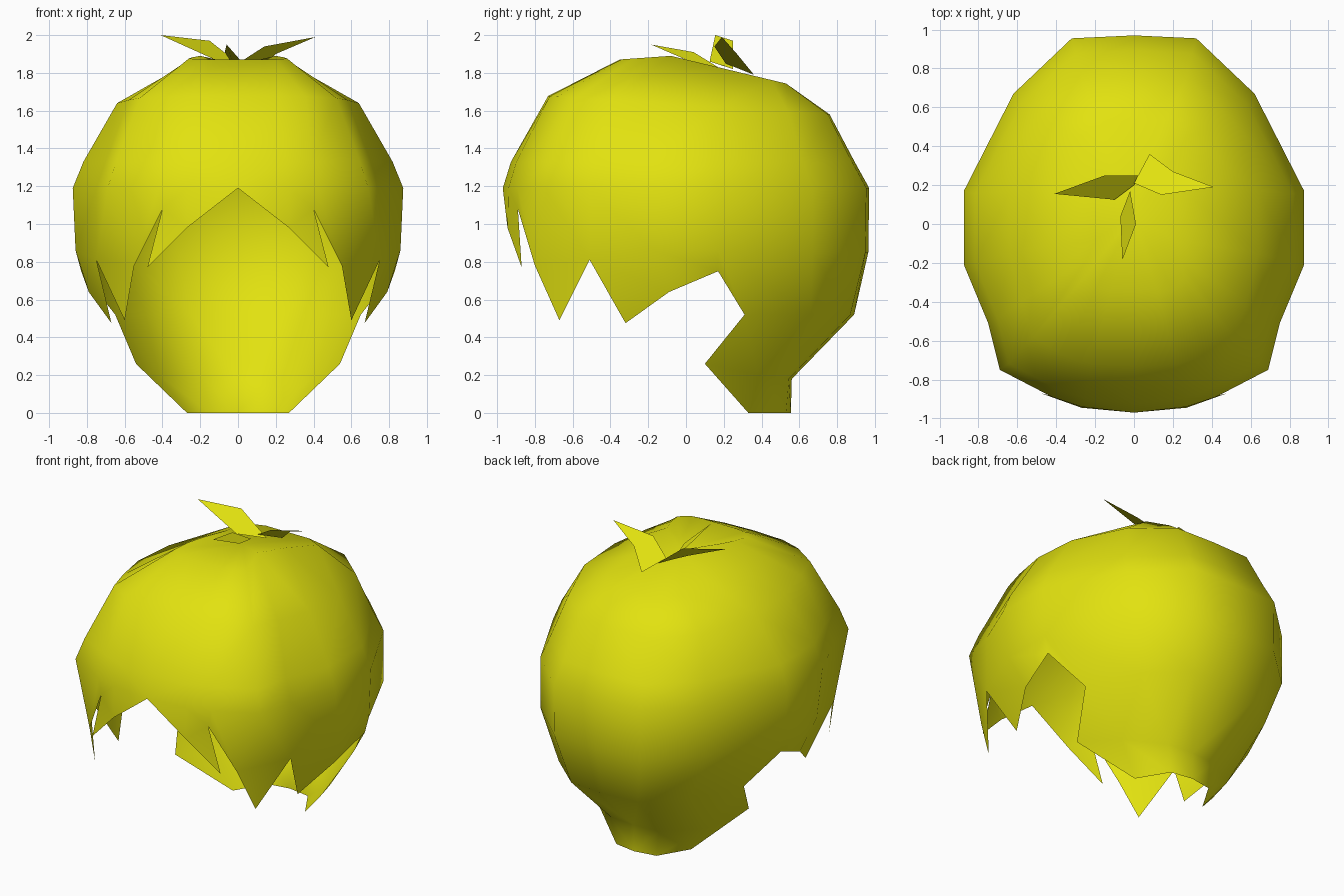
import bpy, bmesh
from mathutils import Vector

if "Cube" in bpy.data.objects:
    bpy.data.objects.remove(bpy.data.objects["Cube"])

yellow = bpy.data.materials.new("hair yellow")
yellow.diffuse_color = (0.76, 0.76, 0.005, 1)
yellow.use_nodes = True
yellow.node_tree.nodes["Principled BSDF"].inputs["Base Color"].default_value = yellow.diffuse_color


def make_object(name, bm, smooth):
    mesh = bpy.data.meshes.new(name)
    bmesh.ops.recalc_face_normals(bm, faces=bm.faces)
    for f in bm.faces:
        f.smooth = smooth
    bm.to_mesh(mesh)
    bm.free()
    mesh.materials.append(yellow)
    obj = bpy.data.objects.new(name, mesh)
    bpy.context.collection.objects.link(obj)
    return obj


# Half outlines from the front centre round the side to the back centre
equator = [(0, -.97), (.27, -.94), (.42, -.89), (.69, -.75), (.75, -.51),
           (.875, -.21), (.875, .17), (.62, .67), (.32, .955), (0, .97)]
shoulder = [(0, -.73), (.22, -.72), (.36, -.68), (.52, -.58), (.58, -.4),
            (.64, -.15), (.64, .17), (.5, .54), (.27, .75), (0, .76)]
crown = [(0, -.35), (.12, -.35), (.2, -.34), (.26, -.28), (.24, -.18),
         (.2, -.08), (.22, .2), (.28, .45), (.16, .53), (0, .53)]

bm = bmesh.new()


def row(points):
    return [bm.verts.new(p) for p in points]


def bridge(a, b):
    for i in range(len(a) - 1):
        bm.faces.new((a[i], a[i + 1], b[i + 1], b[i]))


# Upper cap
E = row([(x, y, 1.19) for x, y in equator])
M = row([(x * .935, y * (.955 if y < 0 else .92), 1.33) for x, y in equator])
U = row([(x, y, 1.63 - .065 * y) for x, y in shoulder])
T = row([(x, y, 1.89 - .24 * max(0, y + .08) - .07 * max(0, -.08 - y))
         for x, y in crown])
bridge(E, M)
bridge(M, U)
bridge(U, T)
top = bm.verts.new((0, .05, 1.845))
for i in range(9):
    bm.faces.new((T[i], T[i + 1], top))

# Fringe locks and ragged side edge
r1, tip1, notch, side, tip2, r4, tip3, r5, r6 = row([
    (.27, -.945, .98), (.48, -.87, .77), (.40, -.89, 1.08),
    (.55, -.80, .78), (.60, -.67, .49), (.75, -.51, .81),
    (.67, -.32, .475), (.79, -.09, .64), (.83, .17, .75)])

# Back of the head and nape
L = row([(.86, -.17, .86), (.86, .17, .86), (.62, .67, .85),
         (.32, .95, .85), (0, .965, .85)])
B = row([(.65, .31, .52), (.49, .66, .52), (.25, .87, .52), (0, .89, .52)])
N = row([(.54, .10, .26), (.42, .38, .20), (.18, .545, .18), (0, .56, .18)])
F = row([(.27, .33, 0), (.15, .53, 0), (0, .555, 0)])
bridge(E[5:], L)
bridge(L[2:], B[1:])
bridge(B, N)
bridge(N[1:], F)

for face in [(E[0], r1, E[1]), (E[1], r1, notch, E[2]), (r1, tip1, notch),
             (E[2], notch, side, E[3]), (E[3], side, r4, E[4]),
             (side, tip2, r4), (E[4], r4, L[0], E[5]),
             (r4, tip3, r5, L[0]), (L[0], r5, r6, L[1]),
             (L[1], r6, B[0]), (L[1], B[0], B[1], L[2]),
             (N[0], F[0], N[1])]:
    bm.faces.new(face)

hair = make_object("hair_shell", bm, True)
mirror = hair.modifiers.new("mirror", 'MIRROR')
mirror.use_clip = True
mirror.merge_threshold = .001

# Loose flat tufts on the crown
tufts = {
    "tuft_left": [(-.41, .155, 2), (-.15, .25, 1.97), (.04, .25, 1.82),
                  (0, .2, 1.84), (-.10, .125, 1.86)],
    "tuft_right": [(.41, .19, 1.99), (.14, .15, 1.94), (0, .21, 1.85),
                   (.08, .36, 1.79), (.20, .27, 1.90)],
    "tuft_front": [(-.06, -.185, 1.95), (-.07, .04, 1.91),
                   (-.02, .17, 1.83), (.01, 0, 1.87)],
}
for name, pts in tufts.items():
    bm = bmesh.new()
    bm.faces.new([bm.verts.new(Vector(p)) for p in pts])
    make_object(name, bm, False)
